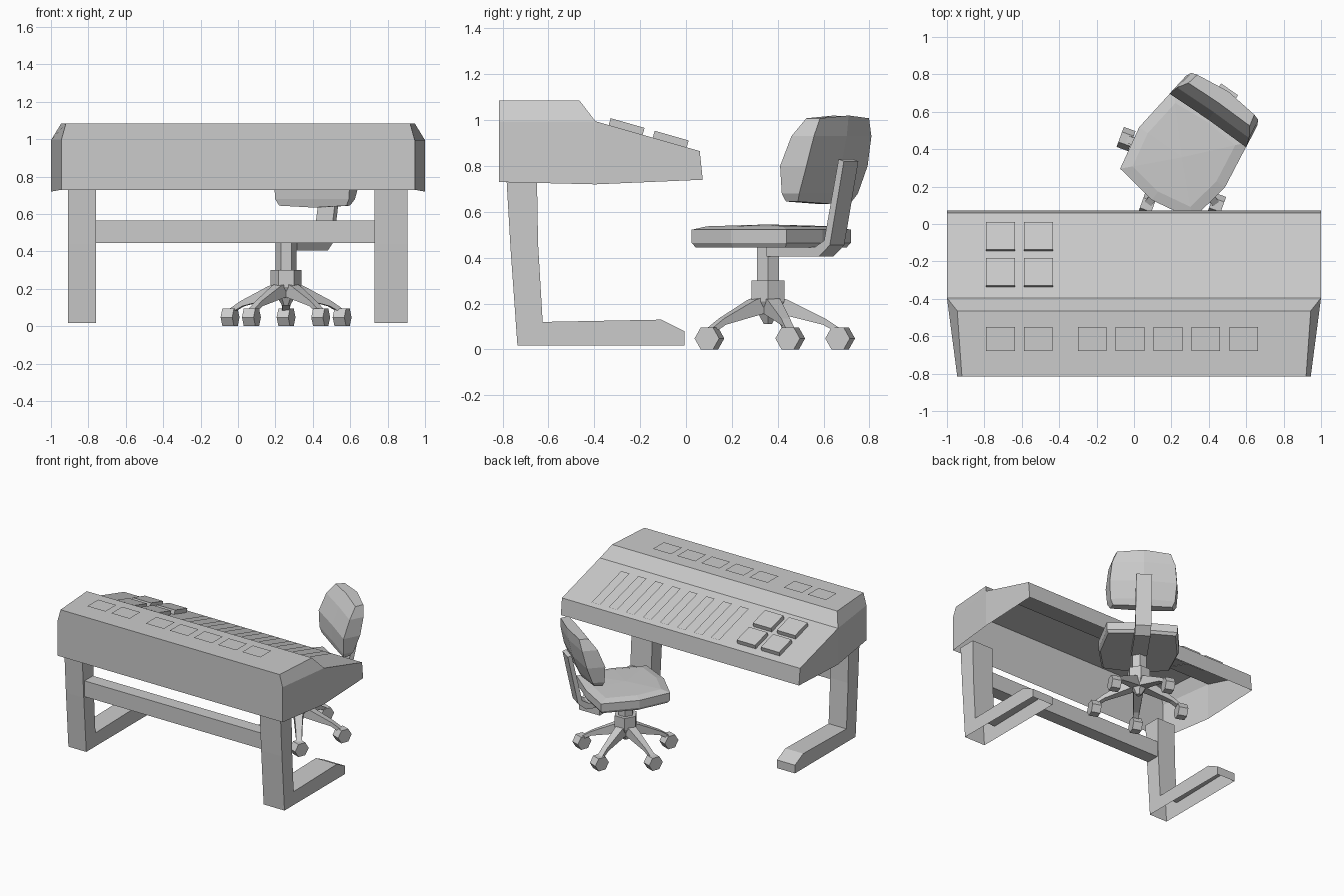
import bpy
from math import cos, sin, pi, radians, atan
from mathutils import Matrix, Vector

if "Cube" in bpy.data.objects:
    bpy.data.objects.remove(bpy.data.objects["Cube"])

CHAIR = Matrix.Translation((0.257, 0.357, 0)) @ Matrix.Rotation(radians(-35), 4, 'Z')
BASE = Matrix.Translation((0.257, 0.357, 0))


def make(name, verts, faces, mat=Matrix()):
    me = bpy.data.meshes.new(name)
    me.from_pydata([mat @ Vector(v) for v in verts], [], faces)
    me.update()
    ob = bpy.data.objects.new(name, me)
    bpy.context.collection.objects.link(ob)
    return ob


def loft(name, rings, mat=Matrix(), caps=(True, True)):
    """Skin a list of equally sized rings, optionally capped."""
    n = len(rings[0])
    verts = [v for r in rings for v in r]
    faces = []
    for k in range(len(rings) - 1):
        for i in range(n):
            j = (i + 1) % n
            faces.append((k*n + i, k*n + j, k*n + n + j, k*n + n + i))
    if caps[0]:
        faces.append(tuple(reversed(range(n))))
    if caps[1]:
        faces.append(tuple(range((len(rings) - 1)*n, len(rings)*n)))
    return make(name, verts, faces, mat)


def extrude_yz(name, prof, x0, x1, mat=Matrix(), skip=None):
    """Extrude a clockwise (y, z) profile in x; skip drops one side face."""
    n = len(prof)
    verts = [(x, y, z) for x in (x0, x1) for y, z in prof]
    faces = [(i, (i + 1) % n, n + (i + 1) % n, n + i) for i in range(n) if i != skip]
    faces += [tuple(range(n - 1, -1, -1)), tuple(range(n, 2*n))]
    return make(name, verts, [f[::-1] for f in faces], mat)


def box(name, x0, x1, y0, y1, z0, z1, mat=Matrix()):
    r = [(x0, y0), (x1, y0), (x1, y1), (x0, y1)]
    return loft(name, [[(x, y, z) for x, y in r] for z in (z0, z1)], mat)


def hex_ring(r, z):
    return [(r*cos(i*pi/3), r*sin(i*pi/3), z) for i in range(6)]


# Console housing: shell open underneath, tapering toward the front
half = [(.945, -.815, .73), (.945, -.815, .995), (.92, -.815, 1.085),
        (.945, -.464, 1.085), (1, -.395, .995), (1, .06, .865),
        (1, .073, .74), (1, -.395, .72)]
verts = half + [(-x, y, z) for x, y, z in half]
faces = [(i, i + 8, i + 9, i + 1) for i in range(6)]
for a, f in ((0, 0), (8, 1)):
    for side in ((0, 7, 4, 1), (1, 4, 3, 2), (7, 6, 5, 4)):
        face = tuple(a + i for i in side)
        faces.append(face[::-1] if f else face)
make("console_housing", verts, faces)

# Flat panels on the top deck
for i, x in enumerate((-.79, -.588, -.30, -.098, .105, .308, .51)):
    make(f"deck_panel_{i}", [(x, -.68, 1.095), (x + .153, -.68, 1.095),
                             (x + .153, -.55, 1.095), (x, -.55, 1.095)], [(0, 1, 2, 3)])


# Slope controls: flat strips and raised square pads
def slope_z(y):
    return .995 - (y + .395)*.2857


for i in range(8):
    x = -.30 + i*.143
    pts = [(x, -.325), (x + .07, -.325), (x + .07, .03), (x, .03)]
    make(f"slope_strip_{i}", [(a, y, slope_z(y) + .008) for a, y in pts], [(0, 1, 2, 3)])

tilt = Matrix.Rotation(-atan(.2857), 4, 'X')
for y in (-.263, -.071):
    for x in (-.713, -.511):
        box("square_pad", -.077, .077, -.077, .077, -.003, .031,
            Matrix.Translation((x, y, slope_z(y))) @ tilt)

# Desk legs with long feet, open below
leg = [(-.735, .018), (-.765, .44), (-.783, .75), (-.65, .75), (-.645, .46),
       (-.625, .12), (-.107, .13), (-.007, .08), (-.007, .018)]
extrude_yz("left_leg", leg, -.91, -.76, skip=8)
extrude_yz("right_leg", leg, .73, .905, skip=8)
box("cross_beam", -.77, .74, -.755, -.655, .445, .565)

# Seat cushion
plan = [(-.236, -.24), (0, -.28), (.236, -.24), (.28, 0),
        (.245, .27), (0, .29), (-.245, .27), (-.28, 0)]
rings = [[(x*s, y*s, z) for x, y in plan] for s, z in
         ((.95, .445), (1, .465), (1, .522), (.8, .537), (.01, .545))]
loft("seat", rings, CHAIR)

# Backrest cushion: half width, front and back depth per height
rings = []
for z, w, f, b in ((.645, .22, .25, .325), (.68, .24, .242, .345), (.80, .25, .24, .39),
                   (.93, .235, .29, .42), (1.008, .2, .345, .43)):
    d = .012 if z > 1 else (-.01 if z < .66 else 0)
    rings.append([(-w, f, z), (0, f + .005, z + d), (w, f, z),
                  (w*.93, b - .022, z), (0, b, z + d), (-w*.93, b - .022, z)])
loft("backrest", rings, CHAIR)

# Bent bar joining seat and backrest
bar = [(.03, .405), (.03, .447), (.29, .447), (.338, .475), (.415, .83),
       (.443, .82), (.368, .455), (.31, .405)]
extrude_yz("backrest_bar", bar, -.055, .055, CHAIR)

# Pedestal
loft("gas_column", [hex_ring(.056, z) for z in (.28, .45)], BASE)
loft("hub", [hex_ring(.083, .30), hex_ring(.083, .21), hex_ring(.045, .15),
             hex_ring(.02, .11)][::-1], BASE)

# Five spokes with hexagonal castors
prof = [(.03, .16, .035), (.03, .235, .035), (.09, .215, .03),
        (.25, .135, .02), (.31, .095, .02), (.29, .08, .02), (.24, .108, .02)]
for k in range(5):
    a = pi/2 + k*2*pi/5
    n = len(prof)
    loft(f"spoke_{k}", [[(r, s*w, z) for r, z, w in prof] for s in (-1, 1)],
         BASE @ Matrix.Rotation(a, 4, 'Z'))
    wheel = [[(x, .057*cos(i*pi/3), .048 + .055*sin(i*pi/3)) for i in range(6)]
             for x in (-.033, .033)]
    loft(f"castor_{k}", wheel, BASE @ Matrix.Translation((.315*cos(a), .315*sin(a), 0))
         @ Matrix.Rotation(radians(-20), 4, 'Z'))
